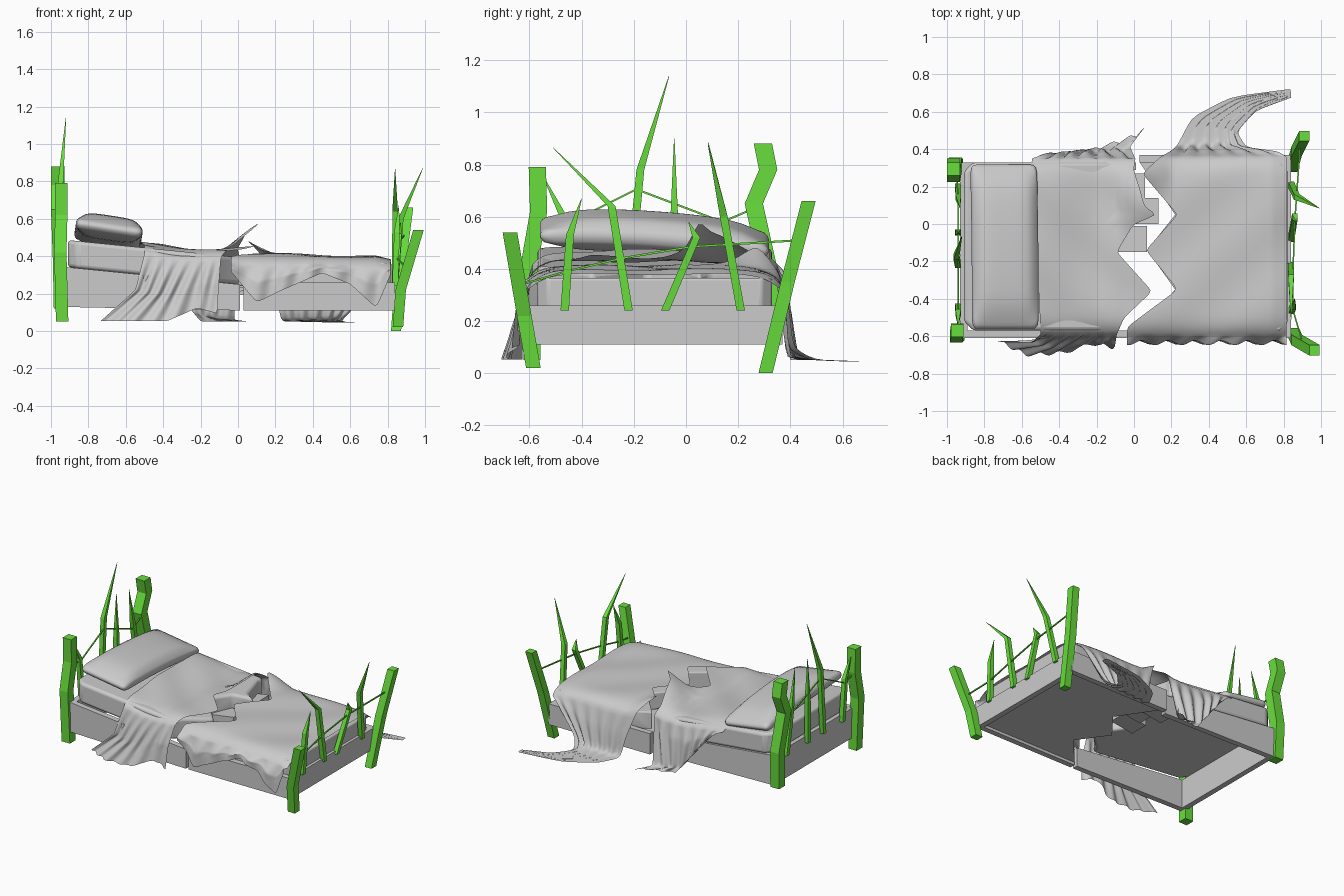
import bpy, bmesh, math
from mathutils import Vector as V

if "Cube" in bpy.data.objects:
    bpy.data.objects.remove(bpy.data.objects["Cube"])

green = bpy.data.materials.new("green")
green.diffuse_color = (0.14, 0.73, 0.045, 1)
green.use_nodes = True
green.node_tree.nodes["Principled BSDF"].inputs["Base Color"].default_value = green.diffuse_color


def lerp(pts, x):
    """Piecewise linear lookup in [(key, value), ...]."""
    if x <= pts[0][0]:
        return pts[0][1]
    for (a, p), (b, q) in zip(pts, pts[1:]):
        if x <= b:
            return p + (q - p) * ((x - a) / (b - a))
    return pts[-1][1]


def make(name, verts, faces, mat=None, smooth=False):
    me = bpy.data.meshes.new(name)
    me.from_pydata([tuple(v) for v in verts], [], faces)
    bm = bmesh.new()
    bm.from_mesh(me)
    bmesh.ops.recalc_face_normals(bm, faces=bm.faces)
    bm.to_mesh(me)
    bm.free()
    ob = bpy.data.objects.new(name, me)
    bpy.context.collection.objects.link(ob)
    if mat:
        me.materials.append(mat)
    if smooth:
        me.polygons.foreach_set("use_smooth", [True] * len(me.polygons))
    return ob


def prism(name, outline, low, high, bevel=0):
    """Outline in x, y; low and high are (z at x=0, slope along x)."""
    n = len(outline)
    verts = [(x, y, h[0] + h[1] * x) for h in (low, high) for x, y in outline]
    faces = [tuple(range(n)), tuple(range(n, 2 * n))]
    faces += [(i, (i + 1) % n, n + (i + 1) % n, n + i) for i in range(n)]
    ob = make(name, verts, faces)
    if bevel:
        m = ob.modifiers.new("bevel", 'BEVEL')
        m.width, m.segments = bevel, 3
        bpy.context.view_layer.objects.active = ob
        ob.select_set(True)
        bpy.ops.object.shade_smooth_by_angle(angle=0.7)
        ob.select_set(False)
    return ob


def bar(name, x0, x1, y0, y1, low, high):
    return prism(name, [(x0, y0), (x1, y0), (x1, y1), (x0, y1)], low, high)


def sweep(name, path, radii, up=V((0, 1, 0))):
    """Four-sided tube along a path, rings spanned by x and up."""
    verts, faces = [], []
    for p, r in zip(path, radii):
        for a, b in ((-1, -1), (1, -1), (1, 1), (-1, 1)):
            verts.append(V(p) + V((a * r, 0, 0)) + up * b * r)
    for k in range(len(path) - 1):
        faces += [(4*k + i, 4*k + (i+1) % 4, 4*k + 4 + (i+1) % 4, 4*k + 4 + i) for i in range(4)]
    e = len(verts)
    faces += [(0, 1, 2, 3), (e - 4, e - 3, e - 2, e - 1)]
    return make(name, verts, faces, green)


def blanket(name, y0, y1, left, right, top, front, back):
    """Torn sheet: top patch between two ragged edges, with draped sides given by ribs."""
    ns, nt, nd = 56, 56, 24

    def on_top(s, y):
        a, b = lerp(left, y), lerp(right, y)
        x = a + (b - a) * s
        n = abs(2 * (y - y0) / (y1 - y0) - 1)
        return V((x, y, top(x, y) - 0.05 * n ** 10))

    def drape(ribs, s, t, y, side):
        n = len(ribs[0][1])
        path = [on_top(s, y)] + [lerp([(k, V(p[i])) for k, p in ribs], s) for i in range(n)]
        p = lerp([(i / n, q) for i, q in enumerate(path)], t)
        p.y += side * 0.014 * math.sin(38 * s + 2 * t) * math.sin(math.pi * min(t, 0.7))
        return p

    S = [i / ns for i in range(ns + 1)]
    rows = [[drape(front, s, 1 - j / nd, y0, -1) for s in S] for j in range(nd)]
    rows += [[on_top(s, y0 + (y1 - y0) * j / nt) for s in S] for j in range(nt + 1)]
    rows += [[drape(back, s, (j + 1) / nd, y1, 1) for s in S] for j in range(nd)]
    w = ns + 1
    faces = [(j*w + i, j*w + i + 1, j*w + w + i + 1, j*w + w + i)
             for j in range(len(rows) - 1) for i in range(ns)]
    ob = make(name, [p for r in rows for p in r], faces, smooth=True)
    m = ob.modifiers.new("soften", 'SMOOTH')
    m.iterations = 3


# broken bed frame, head half (open below, sloping top)
lo, hi = (0.11, -0.02), (0.25, -0.1)
bar("head_rail_front", -0.93, 0.01, -0.61, -0.57, lo, hi)
bar("head_rail_back", -0.93, 0.01, 0.29, 0.33, lo, hi)
bar("head_panel", -0.93, -0.89, -0.57, 0.29, lo, hi)

# foot half (closed below)
lo, hi = (0.11, 0), (0.26, 0)
bar("foot_rail_front", 0.03, 0.84, -0.61, -0.57, lo, hi)
bar("foot_rail_back", 0.03, 0.84, 0.33, 0.37, lo, hi)
bar("foot_panel", 0.80, 0.84, -0.57, 0.33, lo, hi)
prism("foot_base", [(0.03, -0.57), (0.8, -0.57), (0.8, 0.33), (0.03, 0.33), (0.22, 0.05),
                    (0.07, -0.14), (0.22, -0.35)], (0.13, 0), (0.16, 0))

# snapped boards in the break
for i, (x, y) in enumerate([(-0.03, 0.2), (0.04, 0.07), (-0.02, -0.08)]):
    bar("snapped_board", x - 0.09, x + 0.09, y - 0.07, y + 0.07, (0.19 + 0.02*i, 0.15), (0.31, 0.15))

# torn edges, as (y, x)
head_tear = [(-0.59, -0.09), (-0.5, -0.05), (-0.36, 0.10), (-0.15, -0.09), (0.0, 0.0),
             (0.05, 0.13), (0.09, 0.06), (0.2, 0.03), (0.29, 0.0), (0.35, 0.01)]
foot_tear = [(-0.6, -0.04), (-0.55, -0.04), (-0.35, 0.23), (-0.14, 0.06), (0.05, 0.23),
             (0.27, 0.04), (0.36, 0.14)]

# mattress halves
prism("head_mattress", [(-0.86, 0.33), (-0.91, 0.28), (-0.91, -0.52), (-0.86, -0.57)] +
      [(x - 0.04, max(-0.57, min(0.33, y))) for y, x in head_tear], (0.25, -0.1), (0.395, -0.1), 0.02)
prism("foot_mattress", [(0.78, 0.33), (0.82, 0.29), (0.82, -0.53), (0.78, -0.57)] +
      [(x + 0.04, max(-0.57, min(0.33, y))) for y, x in foot_tear], (0.24, 0), (0.365, 0), 0.02)


# blanket heights
def head_top(x, y):
    z = lerp([(-0.55, 0.47), (-0.4, 0.455), (-0.2, 0.43), (-0.05, 0.43), (0.12, 0.46)], x)
    peak = max(0, x + 0.1) * 0.55 * math.exp(-((y - 0.08) / 0.16) ** 2)
    return z + peak + 0.010 * math.sin(13 * x + 6 * y) * math.sin(9 * y)


def foot_top(x, y):
    z = lerp([(0.0, 0.415), (0.4, 0.405), (0.74, 0.395), (0.82, 0.375)], x)
    peak = max(0, 0.2 - x) * 0.5 * math.exp(-((y - 0.27) / 0.12) ** 2)
    return z + peak + 0.008 * math.sin(11 * x - 5 * y) * math.sin(8 * y + 1)


blanket("head_blanket", -0.59, 0.35, [(-0.59, -0.5), (0.35, -0.55)], head_tear, head_top,
        [(0, [(-0.55, -0.62, 0.22), (-0.74, -0.62, 0.05)]),
         (0.3, [(-0.45, -0.65, 0.2), (-0.58, -0.70, 0.05)]),
         (0.6, [(-0.33, -0.64, 0.2), (-0.38, -0.69, 0.05)]),
         (0.8, [(-0.2, -0.63, 0.25), (-0.22, -0.64, 0.12)]),
         (1, [(-0.1, -0.64, 0.25), (-0.11, -0.66, 0.09)])],
        [(0, [(-0.5, 0.36, 0.4), (-0.45, 0.37, 0.36), (-0.4, 0.37, 0.32)]),
         (0.5, [(-0.27, 0.38, 0.28), (-0.24, 0.39, 0.1), (-0.2, 0.4, 0.05)]),
         (0.85, [(-0.06, 0.37, 0.28), (-0.1, 0.4, 0.06), (0.0, 0.47, 0.05)]),
         (1, [(0, 0.36, 0.3), (-0.02, 0.4, 0.06), (0.06, 0.51, 0.05)])])

blanket("foot_blanket", -0.6, 0.36, foot_tear, [(-0.6, 0.82), (0.36, 0.82)], foot_top,
        [((x + 0.04) / 0.86, [(x, -0.635, (0.37 + z) / 2), (x, -0.635, z)]) for x, z in
         [(-0.04, 0.32), (0.1, 0.15), (0.22, 0.21), (0.45, 0.31), (0.6, 0.25), (0.74, 0.12), (0.82, 0.31)]],
        [(0, [(0.2, 0.39, 0.2), (0.23, 0.41, 0.05), (0.31, 0.56, 0.05), (0.52, 0.67, 0.045), (0.85, 0.715, 0.045)]),
         (0.6, [(0.52, 0.40, 0.22), (0.48, 0.42, 0.06), (0.48, 0.53, 0.05), (0.62, 0.64, 0.045), (0.85, 0.70, 0.045)]),
         (1, [(0.77, 0.385, 0.31), (0.6, 0.40, 0.1), (0.55, 0.48, 0.05), (0.66, 0.61, 0.045), (0.85, 0.685, 0.045)])])

# pillow: soft block, fuller in the middle
bm = bmesh.new()
bmesh.ops.create_cube(bm, size=2)
bmesh.ops.subdivide_edges(bm, edges=bm.edges[:], cuts=9, use_grid_fill=True)
for v in bm.verts:
    x, y, z = v.co
    f = math.sqrt((1 - x ** 4) * (1 - y ** 4))
    k = 1 - 0.05 * z * z
    v.co = V((0.18 * x * k, 0.44 * y * k, 0.07 * z * (0.4 + 0.6 * f) - 0.02 * y * y))
me = bpy.data.meshes.new("pillow")
bm.to_mesh(me)
bm.free()
me.polygons.foreach_set("use_smooth", [True] * len(me.polygons))
pillow = bpy.data.objects.new("pillow", me)
bpy.context.collection.objects.link(pillow)
pillow.location = (-0.69, -0.12, 0.54)
pillow.rotation_euler = (-0.07, 0.15, 0)
pillow.modifiers.new("round", 'SUBSURF').levels = 1

# crooked corner posts
sweep("head_post_front", [(-0.94, -0.59, 0.05), (-0.95, -0.6, 0.42), (-0.945, -0.565, 0.62), (-0.945, -0.57, 0.79)], [0.033] * 4)
sweep("head_post_back", [(-0.95, 0.31, 0.12), (-0.955, 0.32, 0.38), (-0.965, 0.26, 0.65),
                         (-0.965, 0.315, 0.78), (-0.965, 0.295, 0.88)], [0.035] * 5)
sweep("foot_post_front", [(0.855, -0.585, 0.02), (0.87, -0.62, 0.22), (0.965, -0.675, 0.54)], [0.028] * 3)
sweep("foot_post_back", [(0.845, 0.305, 0), (0.87, 0.39, 0.35), (0.91, 0.47, 0.66)], [0.027] * 3)

# thorny bars, each base, bend and tip
for name, pts in [
        ("foot_thorn", [(0.84, -0.22, 0.24), (0.84, -0.285, 0.64), (0.84, -0.51, 0.865)]),
        ("foot_thorn", [(0.84, 0.21, 0.24), (0.87, 0.145, 0.6), (0.99, 0.085, 0.875)]),
        ("foot_thorn", [(0.84, -0.465, 0.24), (0.85, -0.445, 0.53), (0.86, -0.4, 0.67)]),
        ("foot_thorn", [(0.84, -0.08, 0.24), (0.86, 0.04, 0.52), (0.87, 0.01, 0.58)]),
        ("head_thorn", [(-0.94, -0.22, 0.3), (-0.95, -0.175, 0.78), (-0.92, -0.065, 1.14)]),
        ("head_thorn", [(-0.94, -0.045, 0.3), (-0.94, -0.045, 0.59), (-0.94, -0.045, 0.9)]),
        ("head_thorn", [(-0.94, -0.44, 0.3), (-0.94, -0.47, 0.6), (-0.94, -0.55, 0.76)]),
        ("head_thorn", [(-0.94, 0.2, 0.3), (-0.94, 0.145, 0.6), (-0.93, 0.085, 0.885)])]:
    sweep(name, pts, [0.016, 0.015, 0.001])

# thin wires strung between posts
for name, pts in [
        ("head_wire", [(-0.945, -0.56, 0.6), (-0.94, -0.46, 0.57), (-0.94, -0.19, 0.705),
                       (-0.94, 0.14, 0.58), (-0.95, 0.28, 0.64)]),
        ("foot_wire", [(0.9, -0.63, 0.34), (0.85, -0.46, 0.39), (0.85, -0.25, 0.44),
                       (0.86, 0.02, 0.485), (0.89, 0.44, 0.51)])]:
    sweep(name, pts, [0.004] * 5, V((0, 0, 1)))
